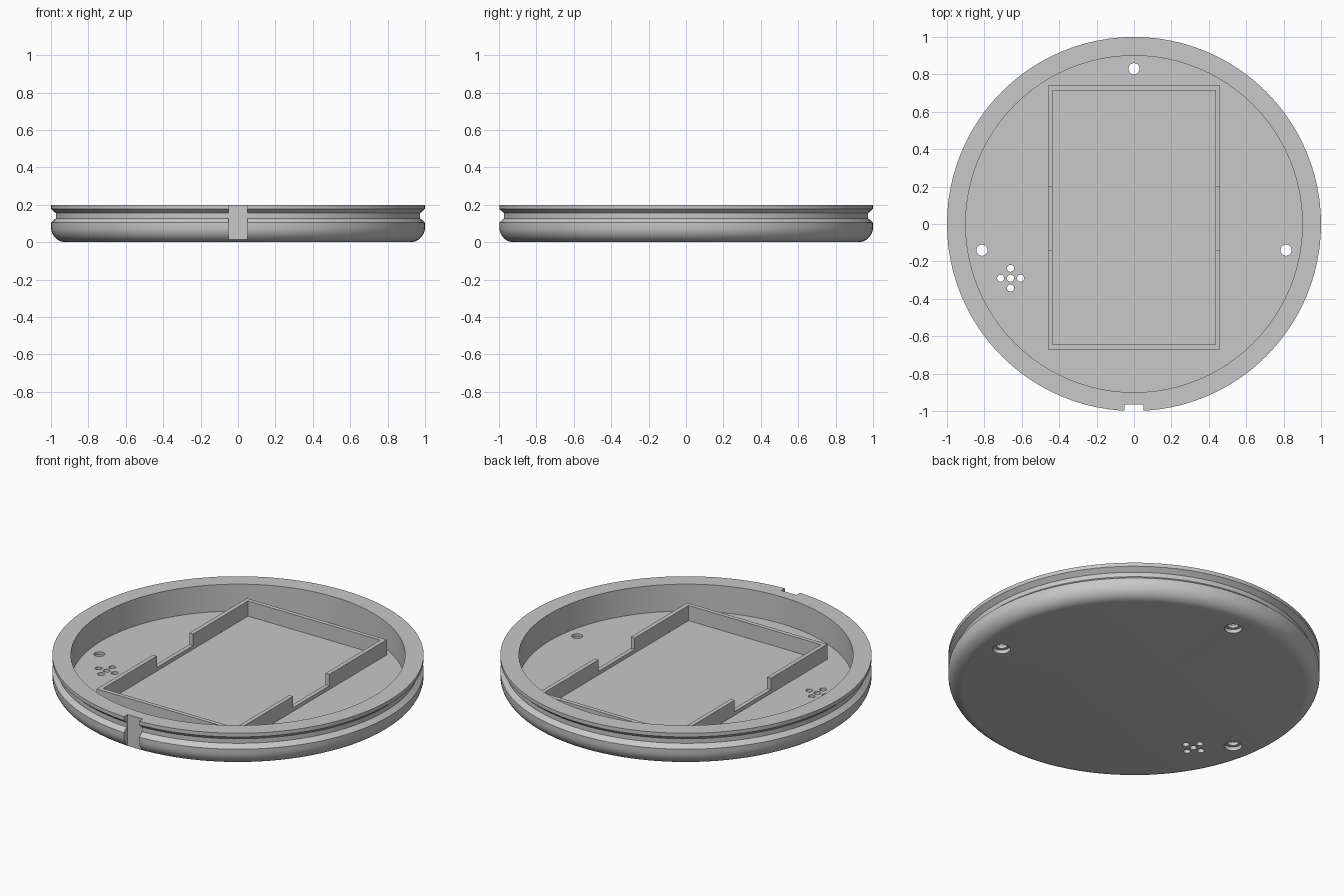
import bpy
import bmesh
from math import cos, sin, pi, radians

cube = bpy.data.objects.get("Cube")
if cube:
    bpy.data.objects.remove(cube, do_unlink=True)

grey = bpy.data.materials.new("plain grey")
grey.use_nodes = True
colour = (0.58, 0.58, 0.58, 1)
grey.diffuse_color = colour
grey.node_tree.nodes["Principled BSDF"].inputs["Base Color"].default_value = colour


def finish(name, bm):
    bmesh.ops.remove_doubles(bm, verts=bm.verts, dist=1e-5)
    bmesh.ops.recalc_face_normals(bm, faces=bm.faces)
    mesh = bpy.data.meshes.new(name)
    bm.to_mesh(mesh)
    bm.free()
    mesh.materials.append(grey)
    obj = bpy.data.objects.new(name, mesh)
    bpy.context.collection.objects.link(obj)
    return obj


def lathe(name, profile, steps, x=0, y=0):
    """Spin a profile of (radius, height) points that starts and ends on the axis."""
    bm = bmesh.new()
    verts = [bm.verts.new((r, 0, z)) for r, z in profile]
    edges = [bm.edges.new(pair) for pair in zip(verts, verts[1:])]
    bmesh.ops.spin(bm, geom=verts + edges, cent=(0, 0, 0), axis=(0, 0, 1),
                   angle=2 * pi, steps=steps)
    bmesh.ops.translate(bm, verts=bm.verts, vec=(x, y, 0))
    return finish(name, bm)


def box(name, low, high):
    bm = bmesh.new()
    bmesh.ops.create_cube(bm, size=1)
    for v in bm.verts:
        v.co = [(a + b) / 2 + c * (b - a) for a, b, c in zip(low, high, v.co)]
    return finish(name, bm)


def cut(obj, cutter):
    """Subtract a cutter, then delete it."""
    cutter.hide_render = True
    mod = obj.modifiers.new("cut", "BOOLEAN")
    mod.operation = "DIFFERENCE"
    mod.solver = "EXACT"
    mod.object = cutter
    bpy.context.view_layer.objects.active = obj
    bpy.ops.object.modifier_apply(modifier=mod.name)
    bpy.data.objects.remove(cutter, do_unlink=True)


def smooth(obj):
    bpy.ops.object.select_all(action="DESELECT")
    obj.select_set(True)
    bpy.context.view_layer.objects.active = obj
    bpy.ops.object.shade_smooth_by_angle(angle=radians(25))


# Round tray: rounded bottom edge, groove around the side, recessed floor
floor, top, fillet = 0.04, 0.2, 0.08
arc = [(1 - fillet + fillet * sin(a), fillet - fillet * cos(a))
       for a in (pi / 2 * i / 8 for i in range(9))]
groove = [(1, 0.105), (0.974, 0.128), (0.974, 0.155), (1, 0.178)]
base = lathe("round_tray", [(0, 0)] + arc + groove
             + [(1, top), (0.9, top), (0.9, floor), (0, floor)], 96)

# Three screw holes, counterbored from below
for x, y in ((0, 0.83), (-0.813, -0.14), (0.813, -0.14)):
    cut(base, lathe("screw_cutter", [(0, -0.1), (0.048, -0.1), (0.048, 0.022),
                                     (0.03, 0.022), (0.03, 0.1), (0, 0.1)], 24, x, y))

# Cross of five small vent holes
for dx, dy in ((0, 0), (1, 0), (-1, 0), (0, 1), (0, -1)):
    cut(base, lathe("vent_cutter", [(0, -0.1), (0.019, -0.1), (0.019, 0.1), (0, 0.1)],
                    16, -0.66 + 0.053 * dx, -0.29 + 0.053 * dy))

# Upright notch in the front edge
cut(base, box("notch_cutter", (-0.05, -1.1, -0.1), (0.05, -0.965, 0.3)))
smooth(base)

# Rectangular holder wall with a lowered gap on both long sides
wall = box("holder_wall", (-0.46, -0.67, 0.03), (0.46, 0.74, 0.13))
cut(wall, box("inside_cutter", (-0.435, -0.645, -0.1), (0.435, 0.715, 0.3)))
cut(wall, box("gap_cutter", (-0.6, -0.14, 0.062), (0.6, 0.2, 0.3)))
